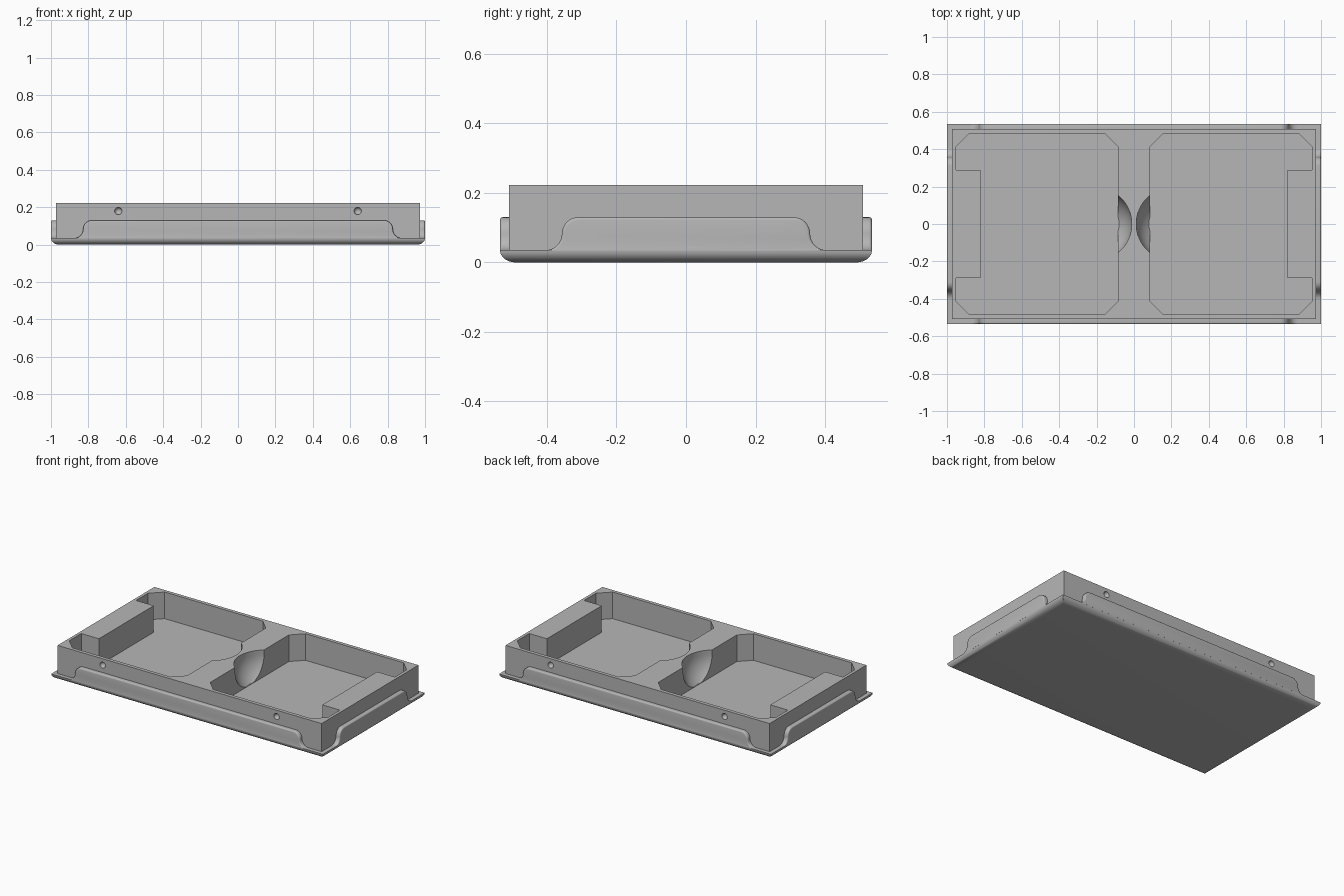
import bpy, bmesh
from math import sin, cos, pi, radians, asin, sqrt

default = bpy.data.objects.get("Cube")
if default:
    bpy.data.objects.remove(default)

grey = bpy.data.materials.new("plain_grey")
grey.use_nodes = True
colour = (0.47, 0.47, 0.47, 1)
grey.diffuse_color = colour
grey.node_tree.nodes["Principled BSDF"].inputs["Base Color"].default_value = colour

TOP, FLOOR, LEDGE, SKIRT_TOP = 0.222, 0.045, 0.035, 0.13
OUT_X, OUT_Y = 1.0, 0.535      # outer size of base and skirts
BODY_X, BODY_Y = 0.972, 0.509  # upper walls


def loft(name, rings):
    """Closed solid through a list of equally long point rings."""
    bm = bmesh.new()
    rows = [[bm.verts.new(p) for p in ring] for ring in rings]
    for a, b in zip(rows, rows[1:]):
        for i in range(len(a)):
            j = (i + 1) % len(a)
            bm.faces.new((a[i], a[j], b[j], b[i]))
    bm.faces.new(rows[0])
    bm.faces.new(rows[-1])
    bmesh.ops.recalc_face_normals(bm, faces=bm.faces)
    mesh = bpy.data.meshes.new(name)
    bm.to_mesh(mesh)
    bm.free()
    obj = bpy.data.objects.new(name, mesh)
    bpy.context.collection.objects.link(obj)
    mesh.materials.append(grey)
    return obj


def activate(obj):
    bpy.ops.object.select_all(action='DESELECT')
    obj.select_set(True)
    bpy.context.view_layer.objects.active = obj


def smooth(obj):
    activate(obj)
    bpy.ops.object.shade_smooth_by_angle(angle=radians(32))


def cut(obj, cutter):
    cutter.hide_render = True
    mod = obj.modifiers.new("cut", 'BOOLEAN')
    mod.operation = 'DIFFERENCE'
    mod.solver = 'EXACT'
    mod.object = cutter
    activate(obj)
    bpy.ops.object.modifier_apply(modifier=mod.name)
    bpy.data.objects.remove(cutter)


def rect(x, y, z):
    return [(-x, -y, z), (x, -y, z), (x, y, z), (-x, y, z)]


# Base plate with rounded lower edges
rings = []
for i in range(9):
    a = i / 8 * pi / 2
    inset = 0.045 * (1 - sin(a))
    rings.append(rect(OUT_X - inset, OUT_Y - inset, LEDGE * (1 - cos(a))))
smooth(loft("base_plate", rings))

# Upper tray body
body = loft("tray_body", [rect(BODY_X, BODY_Y, 0.015), rect(BODY_X, BODY_Y, TOP)])

# Two pockets with chamfered corners, each leaving a block at its outer end
half = [(0.085, 0), (0.085, 0.413), (0.157, 0.485), (0.88, 0.485),
        (0.952, 0.413), (0.952, 0.288), (0.822, 0.288)]
outline = half + [(x, -y) for x, y in reversed(half[1:])]
for s in (-1, 1):
    cut(body, loft("pocket_cutter",
                   [[(s * x, y, z) for x, y in outline] for z in (FLOOR, TOP + 0.1)]))

# Rounded finger scoops in the divider
R, CX, CZ = 0.196, 0.208, 0.195
low = asin((CZ - FLOOR - 0.002) / R)
levels = [(R * cos(low * (1 - i / 10)), CZ - R * sin(low * (1 - i / 10))) for i in range(11)]
levels.append((R, TOP + 0.1))
for s in (-1, 1):
    cut(body, loft("scoop_cutter", [
        [(s * CX + r * cos(k * pi / 32), r * sin(k * pi / 32), z) for k in range(64)]
        for r, z in levels]))

# Round dimples in the front and back walls
for sx in (-1, 1):
    for sy in (-1, 1):
        dimple = []
        for i in range(1, 12):
            a = i * pi / 12 - pi / 2
            r = 0.02 * cos(a)
            dimple.append([(sx * 0.64 + r * cos(k * pi / 12), sy * BODY_Y + 0.02 * sin(a),
                            0.18 + r * sin(k * pi / 12)) for k in range(24)])
        cut(body, loft("dimple_cutter", dimple))
smooth(body)


def skirt_outline(w, top):
    """S-curved ends rising from the ledge to the skirt top."""
    r = (top - LEDGE) / 2
    mid = LEDGE + r
    side = [(w + r, LEDGE - 0.002)]
    for i in range(9):
        a = i / 8 * pi / 2
        side.append((w + r - r * sin(a), mid - r * cos(a)))
    for i in range(1, 9):
        a = i / 8 * pi / 2
        side.append((w - r + r * cos(a), mid + r * sin(a)))
    return side + [(-u, z) for u, z in reversed(side)]


# Raised skirts on all four sides, with softened outer edges
E = 0.008
for name, w, inner, outer, along_x, s in (
        ("front_skirt", 0.828, BODY_Y - 0.005, OUT_Y, True, -1),
        ("back_skirt", 0.828, BODY_Y - 0.005, OUT_Y, True, 1),
        ("right_skirt", 0.357, BODY_X - 0.005, OUT_X, False, -1),
        ("left_skirt", 0.357, BODY_X - 0.005, OUT_X, False, 1)):
    steps = [(inner, 0)]
    for i in range(5):
        a = i / 4 * pi / 2
        steps.append((outer - E + E * sin(a), E * (1 - cos(a))))
    rings = []
    for d, inset in steps:
        pts = skirt_outline(w - inset, SKIRT_TOP - inset)
        rings.append([(u, s * d, z) if along_x else (s * d, u, z) for u, z in pts])
    smooth(loft(name, rings))
